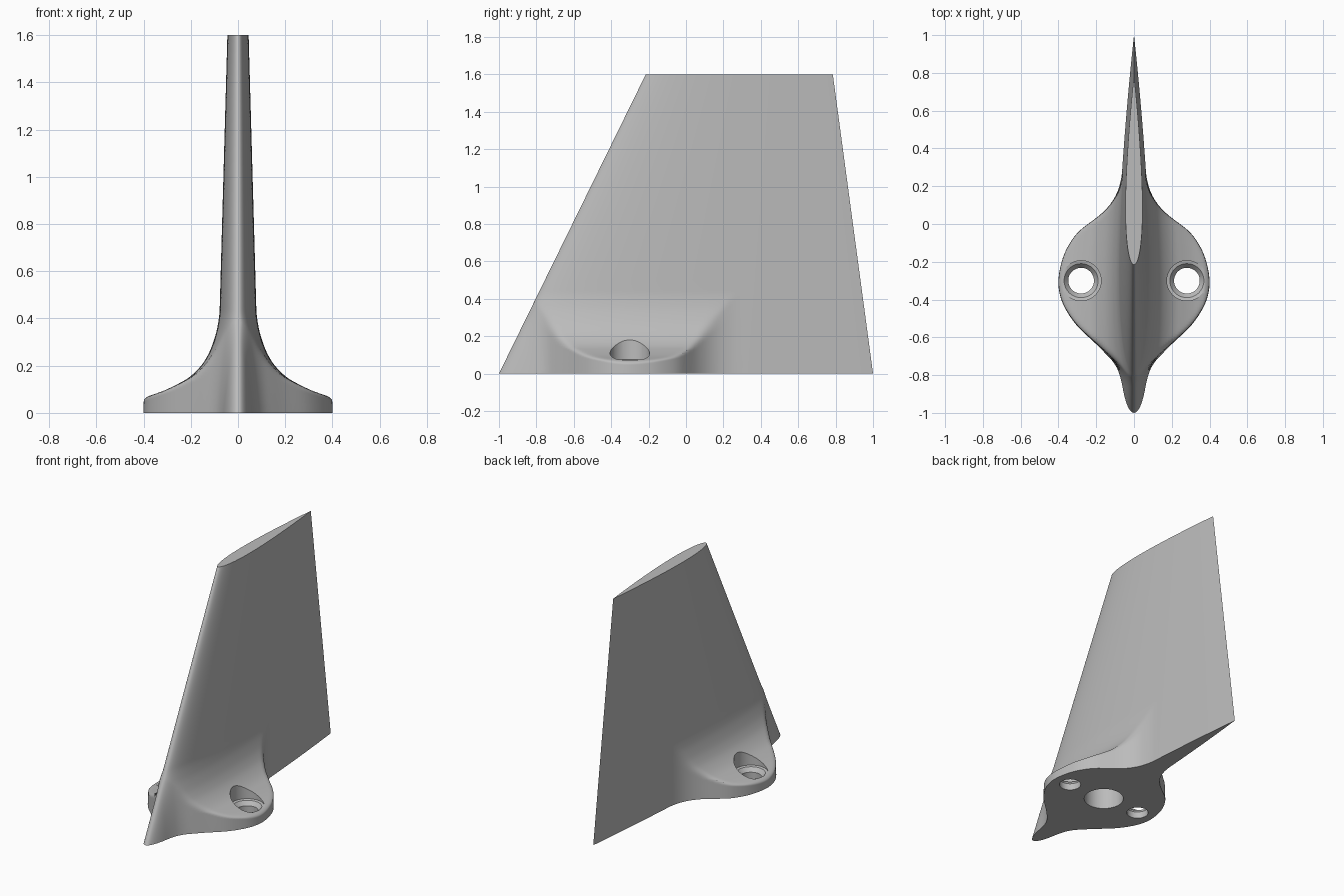
import bpy, bmesh, math

if "Cube" in bpy.data.objects:
    bpy.data.objects.remove(bpy.data.objects["Cube"])

H = 1.6                      # fin height
HUB_Y, BOLT_X = -0.30, 0.28  # flange centre and bolt offset

grey = bpy.data.materials.new("satin_grey")
grey.diffuse_color = (0.5, 0.5, 0.5, 1)
grey.use_nodes = True
grey.node_tree.nodes["Principled BSDF"].inputs["Base Color"].default_value = grey.diffuse_color


def curve(points, v):
    """Smooth interpolation through (position, value) points."""
    if v <= points[0][0]:
        return points[0][1]
    if v >= points[-1][0]:
        return points[-1][1]
    n = len(points)
    i = max(k for k in range(n - 1) if points[k][0] <= v)

    def slope(k):
        if k in (0, n - 1):
            return 0.0
        a, b = points[k - 1], points[k + 1]
        return (b[1] - a[1]) / (b[0] - a[0])
    (x0, y0), (x1, y1) = points[i], points[i + 1]
    h = x1 - x0
    t = (v - x0) / h
    return (y0 * (2*t**3 - 3*t**2 + 1) + h * slope(i) * (t**3 - 2*t**2 + t)
            + y1 * (3*t**2 - 2*t**3) + h * slope(i + 1) * (t**3 - t**2))


# Flange width beyond the fin, along y
FLANGE = [(-.86, 0), (-.78, .01), (-.73, .033), (-.68, .075), (-.635, .117),
          (-.54, .212), (-.45, .273), (-.38, .301), (-.3, .311), (-.2, .296),
          (-.12, .266), (-.04, .212), (.02, .138), (.06, .09), (.12, .042),
          (.19, .012), (.28, 0)]
# Concave fillet between flange and fin, by height
FILLET = [(.035, .37), (.05, .335), (.07, .293), (.08, .265), (.095, .225), (.12, .173),
          (.15, .122), (.2, .072), (.25, .042), (.3, .023), (.36, .008), (.44, 0)]


def foil(u, chord):
    """Half thickness of a symmetric nine per cent aerofoil."""
    return 0.45 * chord * (0.2969 * math.sqrt(u) - 0.1260 * u - 0.3516 * u**2
                           + 0.2843 * u**3 - 0.1036 * u**4)


def soft_min(a, b, k=0.025):
    h = max(k - abs(a - b), 0) / k
    return max(0, min(a, b) - h * h * k / 4 * min(1, min(a, b) / 0.05))


def half_width(u, y, z, chord):
    return foil(u, chord) + soft_min(curve(FLANGE, y), curve(FILLET, z))


# Fin and flange: one loft of level cross-sections
N = 110
us = [(i / N) ** 1.4 for i in range(N + 1)]
levels = [0, .02, .035]
levels += [.04 + .004 * i for i in range(25)]
levels += [.144 + .0125 * i for i in range(25)]
levels += [.5, .7, 1.0, 1.3, H]

bm = bmesh.new()
rings = []
for z in levels:
    s = z / H
    lead = -1 + 0.785 * s
    chord = 2 - 1.0 * s
    right, left = [], []
    for i, u in enumerate(us):
        y = lead + u * chord
        if i in (0, N):
            v = bm.verts.new((0, y, z))
            right.append(v)
            left.append(v)
        else:
            w = half_width(u, y, z, chord)
            right.append(bm.verts.new((w, y, z)))
            left.append(bm.verts.new((-w, y, z)))
    rings.append((right, left))

for lo, hi in zip(rings, rings[1:]):
    for side in (0, 1):
        for i in range(N):
            bm.faces.new((lo[side][i], lo[side][i + 1], hi[side][i + 1], hi[side][i]))
# Flat sole and tip
for right, left in (rings[0], rings[-1]):
    for i in range(N):
        quad = [right[i], right[i + 1], left[i + 1], left[i]]
        bm.faces.new(list(dict.fromkeys(quad)))
bmesh.ops.recalc_face_normals(bm, faces=bm.faces)
mesh = bpy.data.meshes.new("fin")
bm.to_mesh(mesh)
bm.free()
fin = bpy.data.objects.new("fin", mesh)
bpy.context.collection.objects.link(fin)
mesh.materials.append(grey)


def cut_turned(name, x, profile, sides=48):
    """Cut a turned (radius, height) shape out of the fin."""
    b = bmesh.new()
    loops = []
    for r, z in profile:
        loops.append([b.verts.new((x + r * math.cos(2 * math.pi * k / sides),
                                   HUB_Y + r * math.sin(2 * math.pi * k / sides), z))
                      for k in range(sides)])
    for lo, hi in zip(loops, loops[1:]):
        for k in range(sides):
            j = (k + 1) % sides
            b.faces.new((lo[k], lo[j], hi[j], hi[k]))
    b.faces.new(loops[0])
    b.faces.new(loops[-1])
    bmesh.ops.recalc_face_normals(b, faces=b.faces)
    m = bpy.data.meshes.new(name)
    b.to_mesh(m)
    b.free()
    m.materials.append(grey)
    ob = bpy.data.objects.new(name, m)
    bpy.context.collection.objects.link(ob)
    mod = fin.modifiers.new(name, 'BOOLEAN')
    mod.operation = 'DIFFERENCE'
    mod.solver = 'EXACT'
    mod.object = ob
    bpy.context.view_layer.objects.active = fin
    bpy.ops.object.modifier_apply(modifier=mod.name)
    bpy.data.objects.remove(ob)


# Countersunk bolt holes on both sides, and a blind socket in the sole
bolt = [(.068, -.1), (.068, .045), (.09, .072), (.106, .076), (.106, .6)]
for name, sx in (("right_bolt_hole", 1), ("left_bolt_hole", -1)):
    cut_turned(name, sx * BOLT_X, bolt)
cut_turned("sole_socket", 0, [(.125, -.1), (.125, .16)])

# Smooth skin with crisp edges
bpy.ops.object.select_all(action='DESELECT')
fin.select_set(True)
bpy.context.view_layer.objects.active = fin
bpy.ops.object.shade_smooth_by_angle(angle=math.radians(35))
